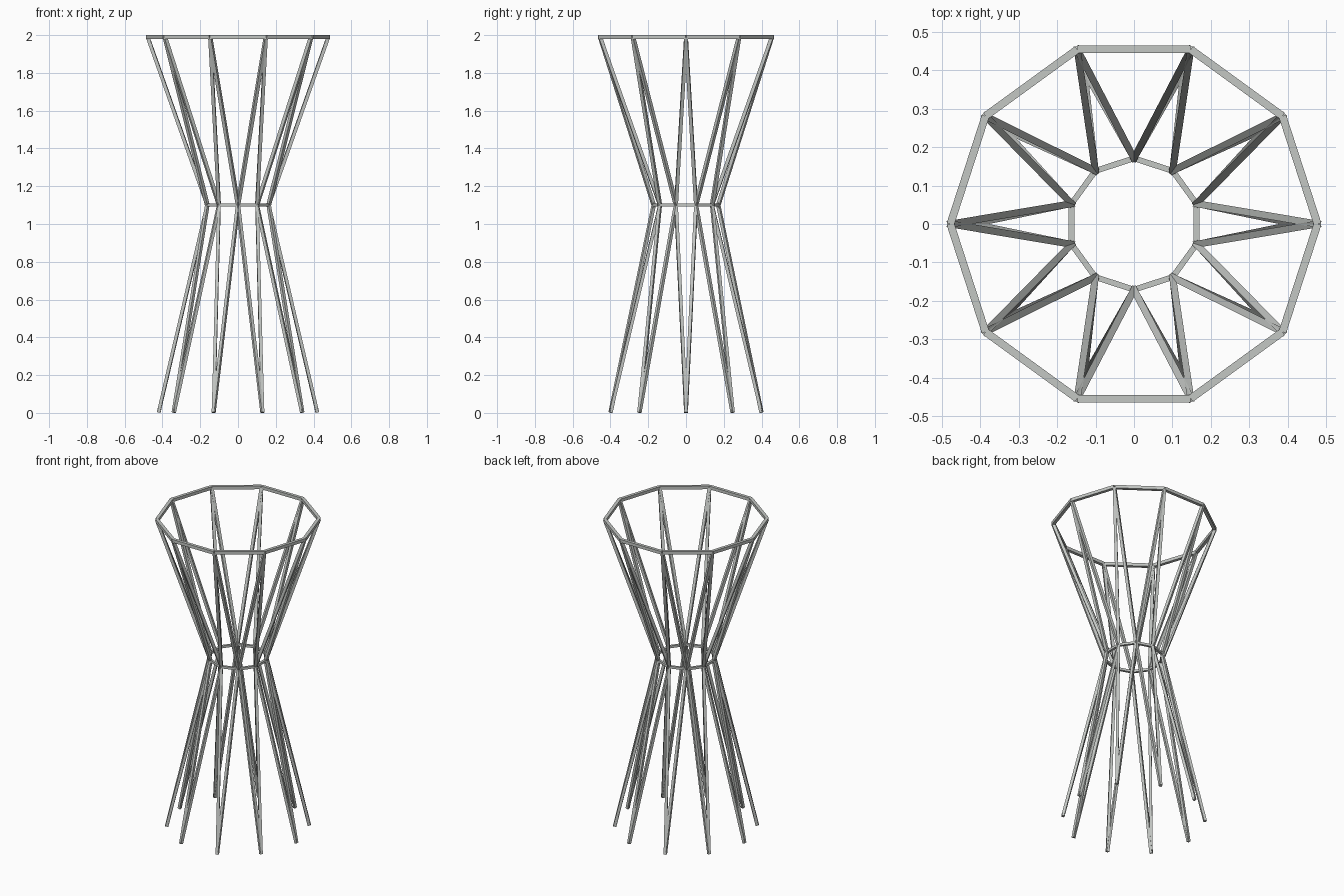
import bpy
import bmesh
from math import cos, sin, pi
from mathutils import Vector, Matrix

cube = bpy.data.objects.get("Cube")
if cube:
    bpy.data.objects.remove(cube, do_unlink=True)

SIDES = 10
STEP = 2 * pi / SIDES

steel = bpy.data.materials.new("pale_grey_metal")
steel.use_nodes = True
colour = (0.55, 0.57, 0.55, 1)
steel.diffuse_color = colour
steel.node_tree.nodes["Principled BSDF"].inputs["Base Color"].default_value = colour


def ring_points(radius, z, turn=0.0):
    """Corners of a regular polygon; turn is in steps."""
    return [Vector((radius * cos((i + turn) * STEP),
                    radius * sin((i + turn) * STEP), z)) for i in range(SIDES)]


def add_bar(bm, a, b, width):
    """Square bar from a to b, with one pair of faces kept level across."""
    along = (b - a).normalized()
    across = along.cross(Vector((0, 0, 1))).normalized()
    up = across.cross(along)
    turn = Matrix((across, up, along)).transposed().to_4x4()
    size = Matrix.Diagonal((width, width, (b - a).length, 1))
    bmesh.ops.create_cube(bm, size=1, matrix=Matrix.Translation((a + b) / 2) @ turn @ size)


def make_frame(name, pairs, width):
    bm = bmesh.new()
    for a, b in pairs:
        add_bar(bm, a, b, width)
    mesh = bpy.data.meshes.new(name)
    bm.to_mesh(mesh)
    bm.free()
    mesh.materials.append(steel)
    obj = bpy.data.objects.new(name, mesh)
    bpy.context.collection.objects.link(obj)


def loop(points):
    return list(zip(points, points[1:] + points[:1]))


def zigzag(outer, waist):
    """Each outer corner joins the two nearest waist corners."""
    return [(p, waist[i - k]) for i, p in enumerate(outer) for k in (0, 1)]


top = ring_points(0.478, 1.99)
waist = ring_points(0.171, 1.10, 0.5)
feet = ring_points(0.42, 0.002)

# Rings
make_frame("top_ring", loop(top), 0.02)
make_frame("waist_ring", loop(waist), 0.015)

# Struts above and legs below the waist
make_frame("upper_struts", zigzag(top, waist), 0.018)
make_frame("lower_legs", zigzag(feet, waist), 0.017)
